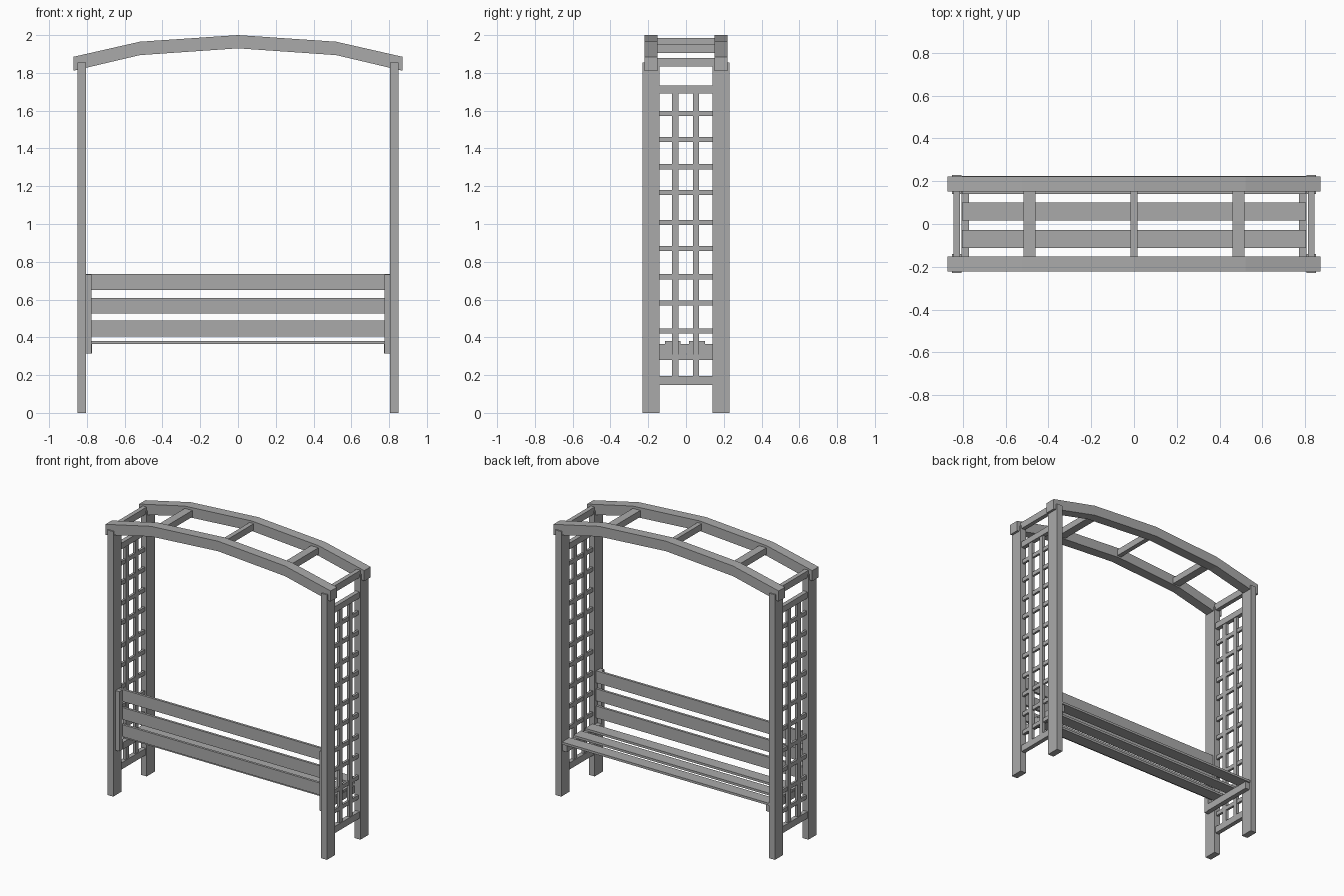
import bpy, bmesh

if "Cube" in bpy.data.objects:
    bpy.data.objects.remove(bpy.data.objects["Cube"])

wood = bpy.data.materials.new("grey_wood")
wood.diffuse_color = (0.4, 0.4, 0.4, 1)
wood.use_nodes = True
wood.node_tree.nodes["Principled BSDF"].inputs["Base Color"].default_value = wood.diffuse_color


def make(name, bm):
    bmesh.ops.recalc_face_normals(bm, faces=bm.faces)
    me = bpy.data.meshes.new(name)
    bm.to_mesh(me)
    bm.free()
    me.materials.append(wood)
    ob = bpy.data.objects.new(name, me)
    bpy.context.collection.objects.link(ob)
    return ob


def box(name, x, y, z):
    """Box from (min, max) ranges on each axis."""
    bm = bmesh.new()
    bmesh.ops.create_cube(bm, size=1)
    for v in bm.verts:
        v.co = [r[0] if c < 0 else r[1] for c, r in zip(v.co, (x, y, z))]
    return make(name, bm)


def both(name, x, y, z):
    """Box on the right side and its mirror on the left."""
    box(name + "_right", x, y, z)
    box(name + "_left", (-x[1], -x[0]), y, z)


# Four posts
for end, y in (("front", (-0.23, -0.14)), ("back", (0.14, 0.23))):
    both(end + "_post", (0.805, 0.85), y, (0, 1.855))

# Two bent roof beams
top = [(-0.872, 1.885), (-0.52, 1.965), (0, 2.0), (0.52, 1.965), (0.872, 1.885)]
low = [(0.872, 1.811), (0.52, 1.894), (0, 1.93), (-0.52, 1.894), (-0.872, 1.811)]
for end, y0 in (("front", -0.221), ("back", 0.151)):
    bm = bmesh.new()
    face = bm.faces.new([bm.verts.new((x, y0, z)) for x, z in top + low])
    ext = bmesh.ops.extrude_face_region(bm, geom=[face])
    moved = [g for g in ext["geom"] if isinstance(g, bmesh.types.BMVert)]
    bmesh.ops.translate(bm, verts=moved, vec=(0, 0.07, 0))
    make(end + "_roof_beam", bm)

# Roof rungs
Y = (-0.155, 0.155)
box("middle_rung", (-0.016, 0.016), Y, (1.94, 1.985))
both("shoulder_rung", (0.46, 0.517), Y, (1.905, 1.95))
both("end_rung", (0.813, 0.843), Y, (1.833, 1.88))

# Side trellises
G = (-0.145, 0.145)
both("trellis_top_rail", (0.813, 0.843), G, (1.69, 1.733))
both("trellis_bottom_rail", (0.813, 0.843), G, (0.148, 0.195))
for z in (0.295, 0.434, 0.582, 0.72, 0.87, 1.008, 1.167, 1.303, 1.447, 1.585):
    both("trellis_crossbar", (0.82, 0.836), G, (z - 0.014, z + 0.014))
for y in (-0.056, 0.053):
    both("trellis_upright", (0.818, 0.838), (y - 0.017, y + 0.017), (0.19, 1.695))

# Bench seat on its two bearers
both("seat_bearer", (0.772, 0.805), (-0.17, 0.215), (0.315, 0.365))
for y in (-0.07, 0.058, 0.183):
    box("seat_slat", (-0.803, 0.803), (y - 0.042, y + 0.042), (0.365, 0.381))

# Bench back
both("back_upright", (0.775, 0.805), (-0.205, -0.17), (0.315, 0.733))
for z in (0.447, 0.567, 0.693):
    box("back_slat", (-0.804, 0.804), (-0.17, -0.153), (z - 0.042, z + 0.042))
